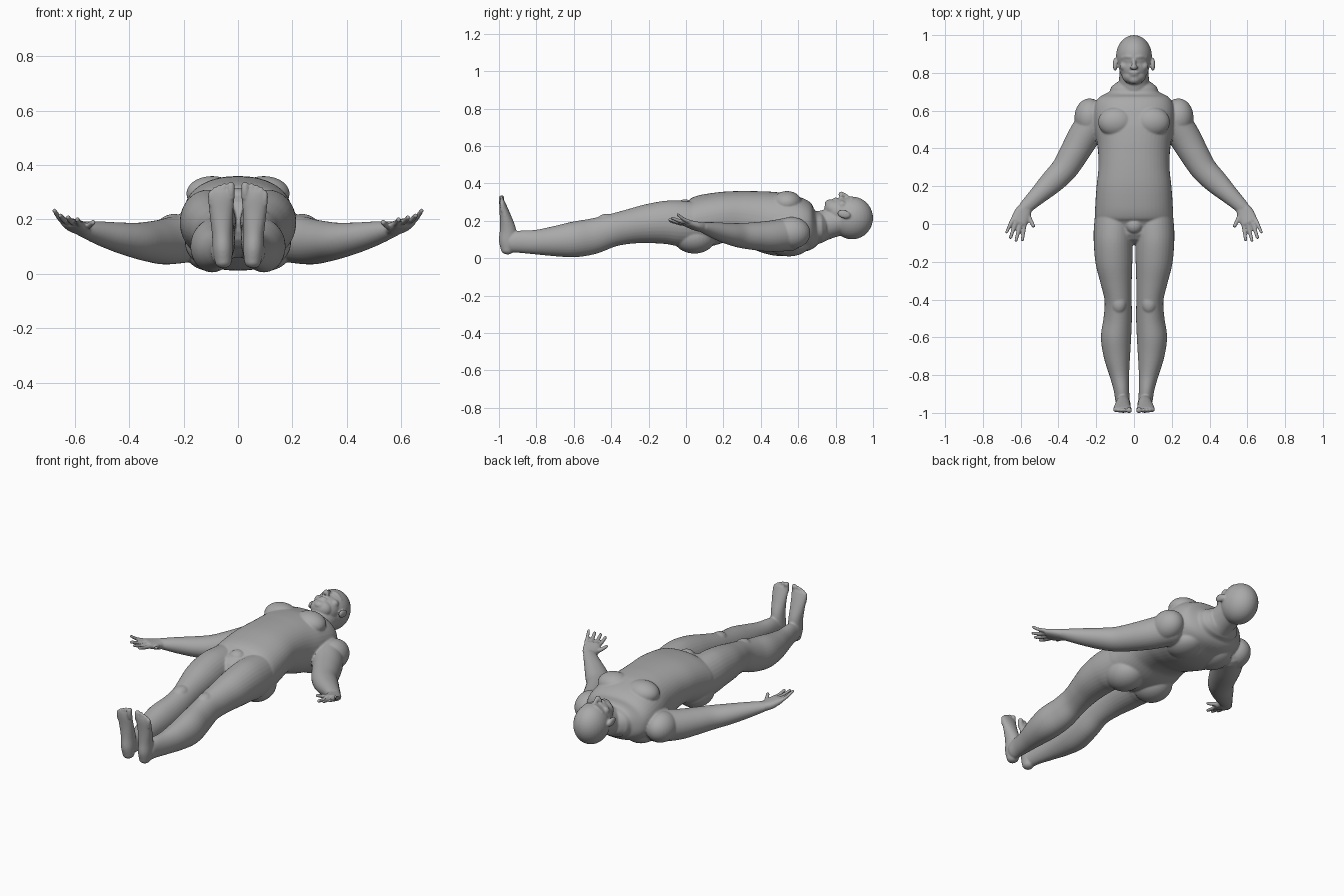
import bpy, bmesh, math
from mathutils import Vector, Matrix

bm = bmesh.new()


def spline(rows, steps=5):
    """Catmull-Rom interpolation through rows of numbers."""
    out = []
    for i in range(len(rows) - 1):
        a, b, c, d = (rows[max(0, min(len(rows) - 1, i + k))] for k in (-1, 0, 1, 2))
        for s in range(steps):
            t = s / steps
            out.append([0.5 * (2 * q + (r - p) * t + (2 * p - 5 * q + 4 * r - u) * t * t
                               + (3 * q - p - 3 * r + u) * t ** 3)
                        for p, q, r, u in zip(a, b, c, d)])
    return out + [list(rows[-1])]


def tube(rows, hint=(1, 0, 0), power=2.0, sides=32):
    """Round-ended loft through rows of x, y, z, half width, half depth."""
    rows = spline(rows)
    pts = [Vector(r[:3]) for r in rows]
    n = len(rows)
    rings = []
    for i, r in enumerate(rows):
        t = (pts[min(i + 1, n - 1)] - pts[max(i - 1, 0)]).normalized()
        rings.append((pts[i], t, r[3], r[4]))

    def dome(ring, sign):
        p, t, a, b = ring
        d = min(a, b) * 0.8
        return [(p + t * sign * d * math.sin(q), t, a * math.cos(q), b * math.cos(q))
                for q in (0.4, 0.8, 1.15, 1.45)]
    rings = dome(rings[0], -1)[::-1] + rings + dome(rings[-1], 1)
    loops = []
    for p, t, a, b in rings:
        side = Vector(hint)
        side = (side - t * side.dot(t)).normalized()
        up = t.cross(side)
        loop = []
        for k in range(sides):
            c, s = math.cos(math.tau * k / sides), math.sin(math.tau * k / sides)
            c = math.copysign(abs(c) ** (2 / power), c)
            s = math.copysign(abs(s) ** (2 / power), s)
            loop.append(bm.verts.new(p + side * a * c + up * b * s))
        loops.append(loop)
    faces = [bm.faces.new(loops[0]), bm.faces.new(loops[-1])]
    for l, m in zip(loops, loops[1:]):
        for k in range(sides):
            j = (k + 1) % sides
            faces.append(bm.faces.new((l[k], l[j], m[j], m[k])))
    bmesh.ops.recalc_face_normals(bm, faces=faces)


def blob(centre, radii, tilt=0.0):
    """Ellipsoid, optionally tilted about x."""
    m = Matrix.Translation(centre) @ Matrix.Rotation(tilt, 4, 'X') @ Matrix.Diagonal((*radii, 1))
    bmesh.ops.create_uvsphere(bm, u_segments=32, v_segments=20, radius=1, matrix=m)


def lying(sections):
    """Sections of x, y, bottom z, top z, half width to tube rows."""
    return [(x, y, (lo + hi) / 2, w, (hi - lo) / 2) for x, y, lo, hi, w in sections]


# torso
tube(lying([(0, .70, .075, .25, .13), (0, .665, .04, .285, .19), (0, .6, .018, .325, .215),
            (0, .5, .012, .35, .21), (0, .4, .04, .36, .192), (0, .3, .075, .36, .188),
            (0, .2, .085, .355, .198), (0, .1, .06, .34, .205), (0, .03, .06, .315, .205),
            (0, -.03, .09, .29, .17)]), power=2.3, sides=48)
# neck
tube([(0, .69, .16, .095, .085), (0, .75, .18, .08, .08), (0, .83, .2, .078, .075)])
# skull, face, chin
blob((0, .888, .215), (.095, .112, .114))
blob((0, .835, .245), (.08, .088, .078))
blob((0, .785, .265), (.064, .046, .05))
blob((0, .768, .292), (.032, .026, .022))
# nose and lips
tube([(0, .875, .318, .009, .01), (0, .85, .333, .011, .014), (0, .828, .343, .015, .015)])
blob((0, .802, .314), (.027, .007, .012))
blob((0, .79, .31), (.024, .007, .012))
# groin
blob((0, -.005, .28), (.045, .045, .035))

for s in (1, -1):
    # brow, eye, cheekbone, nostril, ear
    tube([(s * .008, .882, .322, .01, .01), (s * .035, .886, .315, .01, .01), (s * .062, .88, .29, .01, .01)],
         hint=(0, 1, 0))
    blob((s * .034, .864, .302), (.015, .009, .012))
    blob((s * .052, .835, .285), (.023, .024, .023))
    blob((s * .013, .828, .333), (.009, .01, .01))
    blob((s * .1, .845, .235), (.012, .036, .022), -.25)
    # chest, shoulder blade, buttock
    blob((s * .095, .54, .295), (.095, .08, .064))
    blob((s * .1, .55, .075), (.09, .11, .065))
    blob((s * .095, .045, .115), (.1, .115, .09))
    # shoulder and arm
    blob((s * .235, .565, .135), (.08, .1, .085))
    tube([(s * .2, .56, .13, .09, .09), (s * .268, .46, .118, .084, .084), (s * .32, .37, .118, .077, .075),
          (s * .37, .29, .122, .07, .066), (s * .435, .222, .133, .063, .056), (s * .51, .15, .15, .048, .043),
          (s * .575, .088, .166, .036, .027)], hint=(s * .7, .7, 0))
    # palm
    tube([(s * .57, .09, .165, .034, .025), (s * .59, .055, .172, .045, .023),
          (s * .61, .01, .186, .046, .018)], hint=(s * .95, .3, .12), power=2.5)
    # fingers and thumb: knuckle, tip, radius
    for (kx, ky, kz), (tx, ty, tz), r in (((.565, .055, .172), (.532, -.012, .19), .0115),
                                          ((.578, .01, .182), (.591, -.085, .2), .0105),
                                          ((.602, .0, .188), (.625, -.088, .207), .0105),
                                          ((.628, .005, .192), (.654, -.073, .215), .0105),
                                          ((.645, .02, .194), (.675, -.045, .233), .0095)):
        tube([(s * kx, ky, kz, r * 1.2, r * 1.2), (s * (kx + tx) / 2, (ky + ty) / 2, (kz + tz) / 2 - .004, r, r),
              (s * tx, ty, tz, r * .85, r * .85)], hint=(1, 0, 0), sides=16)
    # leg
    tube(lying([(s * .105, .06, .07, .3, .1), (s * .108, -.03, .065, .308, .105), (s * .11, -.1, .075, .308, .103),
                (s * .106, -.2, .08, .29, .098), (s * .095, -.3, .077, .262, .084),
                (s * .084, -.4, .06, .235, .072), (s * .086, -.5, .022, .212, .075),
                (s * .095, -.6, .005, .195, .08), (s * .09, -.7, .01, .172, .07),
                (s * .077, -.8, .02, .152, .052), (s * .066, -.88, .028, .148, .041),
                (s * .062, -.93, .03, .14, .038)]))
    # kneecap
    blob((s * .08, -.42, .205), (.04, .055, .033))
    # foot from heel to ball
    tube([(s * .054, -.955, .045, .031, .035), (s * .056, -.953, .09, .037, .047),
          (s * .058, -.952, .15, .038, .044), (s * .061, -.965, .22, .043, .031),
          (s * .062, -.978, .275, .048, .021), (s * .062, -.983, .3, .047, .015)])
    # toes: x, tip height, radius
    for x, z, r in ((.026, .326, .0145), (.05, .326, .0095), (.068, .32, .009), (.085, .312, .009), (.1, .3, .0085)):
        tube([(s * x, -.982, z - .045, r, r), (s * x, -.987, z - .02, r, r), (s * x, -.985, z, r, r)], sides=16)

mesh = bpy.data.meshes.new("body")
bm.to_mesh(mesh)
bm.free()
body = bpy.data.objects.new("body", mesh)
bpy.context.collection.objects.link(body)

grey = bpy.data.materials.new("grey")
grey.diffuse_color = (.4, .4, .4, 1)
mesh.materials.append(grey)

# blend all masses into one smooth skin
remesh = body.modifiers.new("skin", 'REMESH')
remesh.mode = 'VOXEL'
remesh.voxel_size = .0052
remesh.use_smooth_shade = True
smooth = body.modifiers.new("soften", 'SMOOTH')
smooth.factor = .5
smooth.iterations = 4
